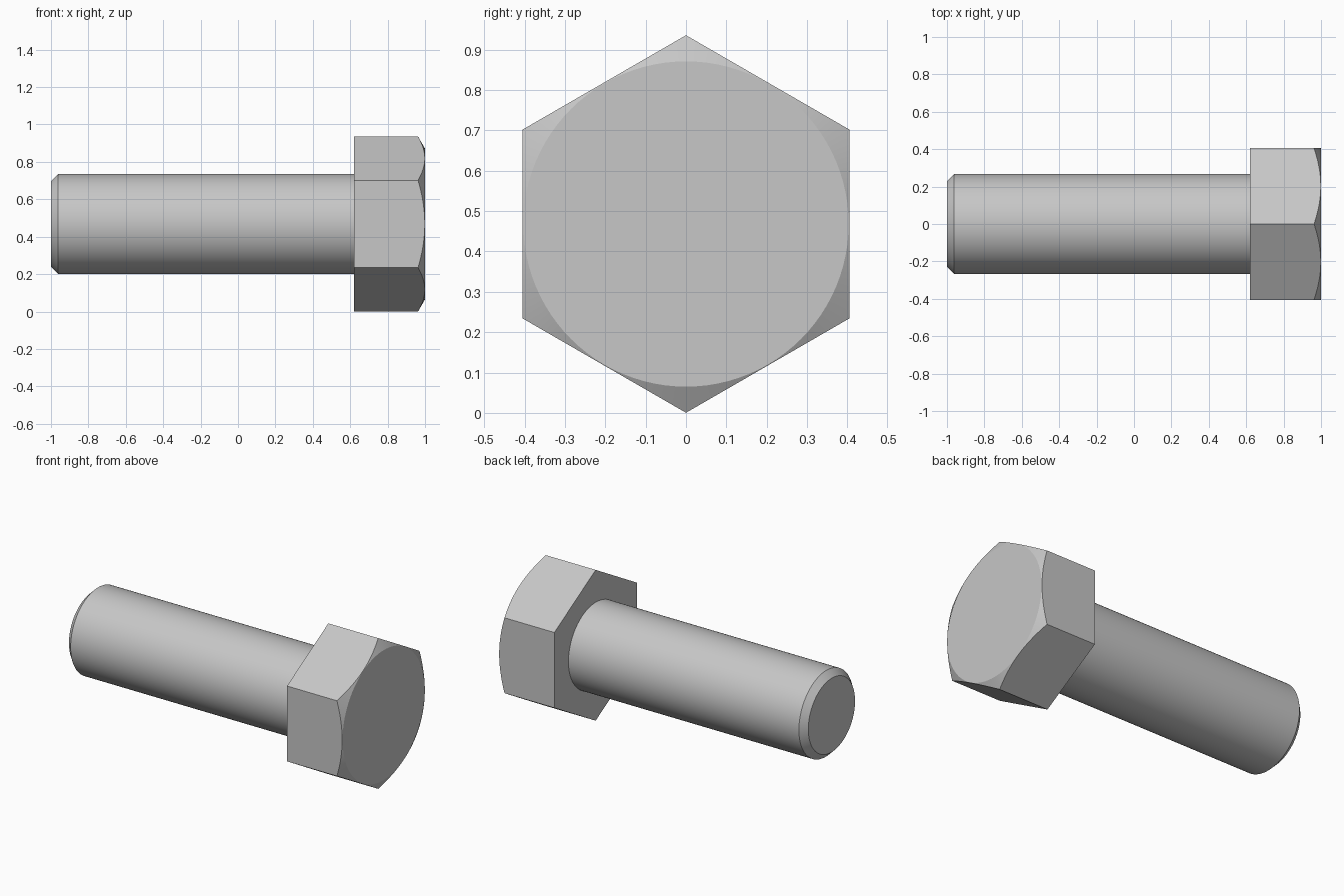
import bpy, bmesh
from math import sin, cos, tan, pi, radians

cube = bpy.data.objects.get("Cube")
if cube:
    bpy.data.objects.remove(cube, do_unlink=True)

AXIS_Z = 0.468           # height of the bolt axis
APOTHEM = 0.405          # half the width across flats
HEAD_BACK, HEAD_FRONT = 0.62, 1.0
FACE_RADIUS = 0.403      # flat disc on the end of the head
SHANK_RADIUS = 0.267
PER_SIDE = 16            # rim segments on each hexagon side

steel = bpy.data.materials.new("steel grey")
steel.use_nodes = True
colour = (0.57, 0.57, 0.57, 1)
steel.diffuse_color = colour
steel.node_tree.nodes["Principled BSDF"].inputs["Base Color"].default_value = colour


def point(bm, x, radius, angle):
    return bm.verts.new((x, radius * sin(angle), AXIS_Z + radius * cos(angle)))


def bridge(bm, a, b):
    for i in range(len(a)):
        j = (i + 1) % len(a)
        bm.faces.new((a[i], a[j], b[j], b[i]))


def finish(bm, name):
    bmesh.ops.recalc_face_normals(bm, faces=bm.faces)
    mesh = bpy.data.meshes.new(name)
    bm.to_mesh(mesh)
    bm.free()
    mesh.materials.append(steel)
    obj = bpy.data.objects.new(name, mesh)
    bpy.context.collection.objects.link(obj)
    bpy.ops.object.select_all(action='DESELECT')
    obj.select_set(True)
    bpy.context.view_layer.objects.active = obj
    bpy.ops.object.shade_smooth_by_angle(angle=radians(20))


# Shank: round bar with a chamfered tip
bm = bmesh.new()
angles = [2 * pi * i / 96 for i in range(96)]
profile = [(-1, 0.229), (-0.962, SHANK_RADIUS), (HEAD_BACK, SHANK_RADIUS)]
rings = [[point(bm, x, r, a) for a in angles] for x, r in profile]
for a, b in zip(rings, rings[1:]):
    bridge(bm, a, b)
bm.faces.new(rings[0])
bm.faces.new(rings[-1])
finish(bm, "shank")

# Head: hexagonal prism whose end is cut by a 30 degree cone
bm = bmesh.new()
count = 6 * PER_SIDE
rim, disc = [], []
for i in range(count):
    angle = 2 * pi * i / count
    radius = APOTHEM / cos(angle % (pi / 3) - pi / 6)
    drop = (radius - FACE_RADIUS) * tan(pi / 6)
    rim.append(point(bm, HEAD_FRONT - drop, radius, angle))
    disc.append(point(bm, HEAD_FRONT, FACE_RADIUS, angle))
back = [point(bm, HEAD_BACK, APOTHEM / cos(pi / 6), k * pi / 3) for k in range(6)]
bm.faces.new(back)
bm.faces.new(disc)
bridge(bm, rim, disc)
# Six flats, each with an arched front edge
for k in range(6):
    arch = [rim[(k * PER_SIDE + i) % count] for i in range(PER_SIDE + 1)]
    bm.faces.new(arch + [back[(k + 1) % 6], back[k]])
finish(bm, "hex_head")
